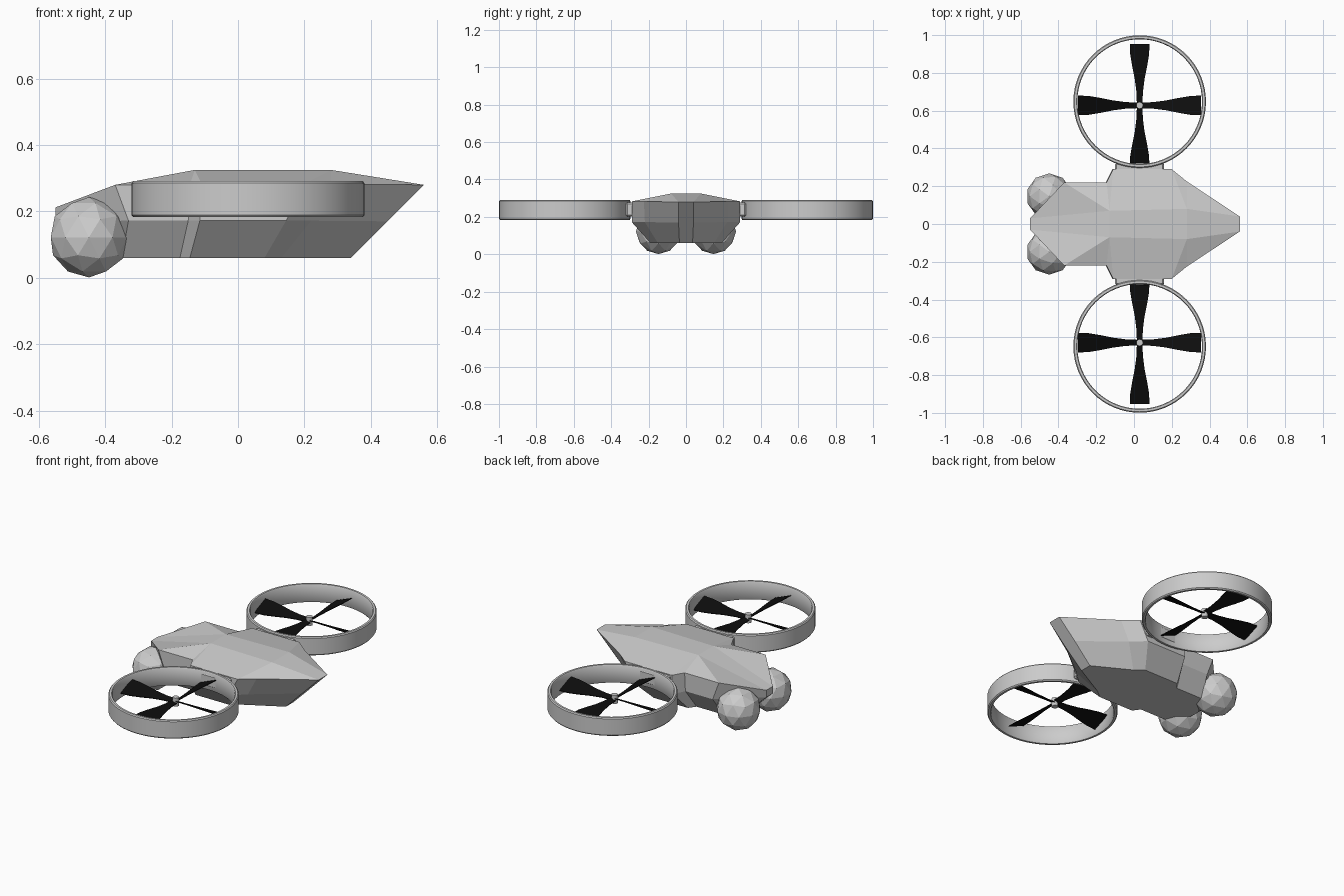
import bpy, bmesh, math
from mathutils import Matrix, Vector

if "Cube" in bpy.data.objects:
    bpy.data.objects.remove(bpy.data.objects["Cube"])

RX, RY, RZ = 0.03, 0.648, 0.237   # ring centre


def finish(bm, name, smooth=False):
    bmesh.ops.recalc_face_normals(bm, faces=bm.faces)
    me = bpy.data.meshes.new(name)
    bm.to_mesh(me)
    bm.free()
    ob = bpy.data.objects.new(name, me)
    bpy.context.collection.objects.link(ob)
    if smooth:
        bpy.ops.object.select_all(action='DESELECT')
        bpy.context.view_layer.objects.active = ob
        ob.select_set(True)
        bpy.ops.object.shade_smooth_by_angle(angle=math.radians(35))
    return ob


# Faceted hull: stacked half outlines (x, y, z), mirrored across y
bottom = [(-.43, .03, .06), (-.35, .15, .06), (-.175, .15, .06), (-.145, .19, .06),
          (.08, .19, .06), (.13, .15, .06), (.34, .035, .06)]
belt = [(-.55, .03, .17), (-.33, .22, .172), (-.15, .22, .172), (-.115, .29, .172),
        (.145, .29, .172), (.22, .22, .172), (.45, .04, .17)]
shoulder = [(-.55, .03, .212), (-.37, .22, .28), (-.145, .22, .28), (-.11, .29, .283),
            (.2, .29, .283), (.28, .225, .282), (.56, .04, .28)]
r1, r2 = (-.13, .07, .325), (.28, .08, .325)
ridge = [shoulder[0], r1, r1, r1, r2, r2, shoulder[6]]

bm = bmesh.new()
loops = []
for layer in (bottom, belt, shoulder, ridge):
    pts = layer + [(x, -y, z) for x, y, z in reversed(layer)]
    loops.append([bm.verts.new(p) for p in pts])
n = len(loops[0])
for a, b in zip(loops, loops[1:]):
    for i in range(n):
        j = (i + 1) % n
        bm.faces.new((a[i], a[j], b[j], b[i]))
for loop in (loops[0], loops[-1]):
    for i in range(n // 2 - 1):
        bm.faces.new((loop[i], loop[i + 1], loop[n - 2 - i], loop[n - 1 - i]))
bmesh.ops.remove_doubles(bm, verts=bm.verts, dist=1e-4)
bmesh.ops.dissolve_degenerate(bm, edges=bm.edges, dist=1e-4)
finish(bm, "hull")

black = bpy.data.materials.new("blade_black")
black.diffuse_color = (0.004, 0.004, 0.004, 1)
black.use_nodes = True
black.node_tree.nodes["Principled BSDF"].inputs["Base Color"].default_value = black.diffuse_color

for s, side in ((1, "left"), (-1, "right")):
    # Low-poly nose sphere
    bm = bmesh.new()
    bmesh.ops.create_icosphere(bm, subdivisions=2, radius=0.121,
                               matrix=Matrix.Translation((-.449, s * .147, .122)))
    finish(bm, side + "_nose_sphere")

    # Mount joining hull and ring
    bm = bmesh.new()
    bmesh.ops.create_cube(bm, size=1, matrix=Matrix.Translation((.03, s * .297, .24))
                          @ Matrix.Diagonal((.26, .05, .075, 1)))
    bmesh.ops.bevel(bm, geom=bm.edges[:], offset=.008, segments=1, affect='EDGES')
    finish(bm, side + "_ring_mount")

    # Ring duct: chamfered profile spun around z
    bm = bmesh.new()
    h = .054
    profile = [(.330, -h + .006), (.334, -h), (.346, -h), (.351, -h + .006),
               (.351, h - .006), (.346, h), (.334, h), (.330, h - .006)]
    vs = [bm.verts.new((r, 0, z)) for r, z in profile]
    es = [bm.edges.new((vs[i], vs[(i + 1) % len(vs)])) for i in range(len(vs))]
    bmesh.ops.spin(bm, geom=vs + es, cent=(0, 0, 0), axis=(0, 0, 1),
                   angle=math.tau, steps=64)
    bmesh.ops.remove_doubles(bm, verts=bm.verts, dist=1e-4)
    bmesh.ops.translate(bm, verts=bm.verts, vec=(RX, s * RY, RZ))
    finish(bm, side + "_ring", smooth=True)

    # Rotor hub
    hub = Vector((RX, s * .628, RZ))
    bm = bmesh.new()
    bmesh.ops.create_cone(bm, cap_ends=True, segments=12, radius1=.018, radius2=.018,
                          depth=.05, matrix=Matrix.Translation(hub))
    finish(bm, side + "_hub", smooth=True)

    # Four pitched, flared blades
    bm = bmesh.new()
    outline = [(.01, .015), (.07, .017), (.14, .026), (.21, .040), (.27, .050), (.326, .052)]
    for k in range(4):
        turn = Matrix.Translation(hub) @ Matrix.Rotation(k * math.pi / 2, 4, 'Z')
        rows = []
        for r, w in outline:
            drop = w * math.tan(math.radians(22))
            rows.append([bm.verts.new(turn @ Vector((r, e * w, -e * drop + t)))
                         for e, t in ((-1, -.002), (1, -.002), (1, .002), (-1, .002))])
        for a, b in zip(rows, rows[1:]):
            for i in range(4):
                j = (i + 1) % 4
                bm.faces.new((a[i], a[j], b[j], b[i]))
        bm.faces.new(rows[0])
        bm.faces.new(rows[-1])
    finish(bm, side + "_rotor_blades").data.materials.append(black)
